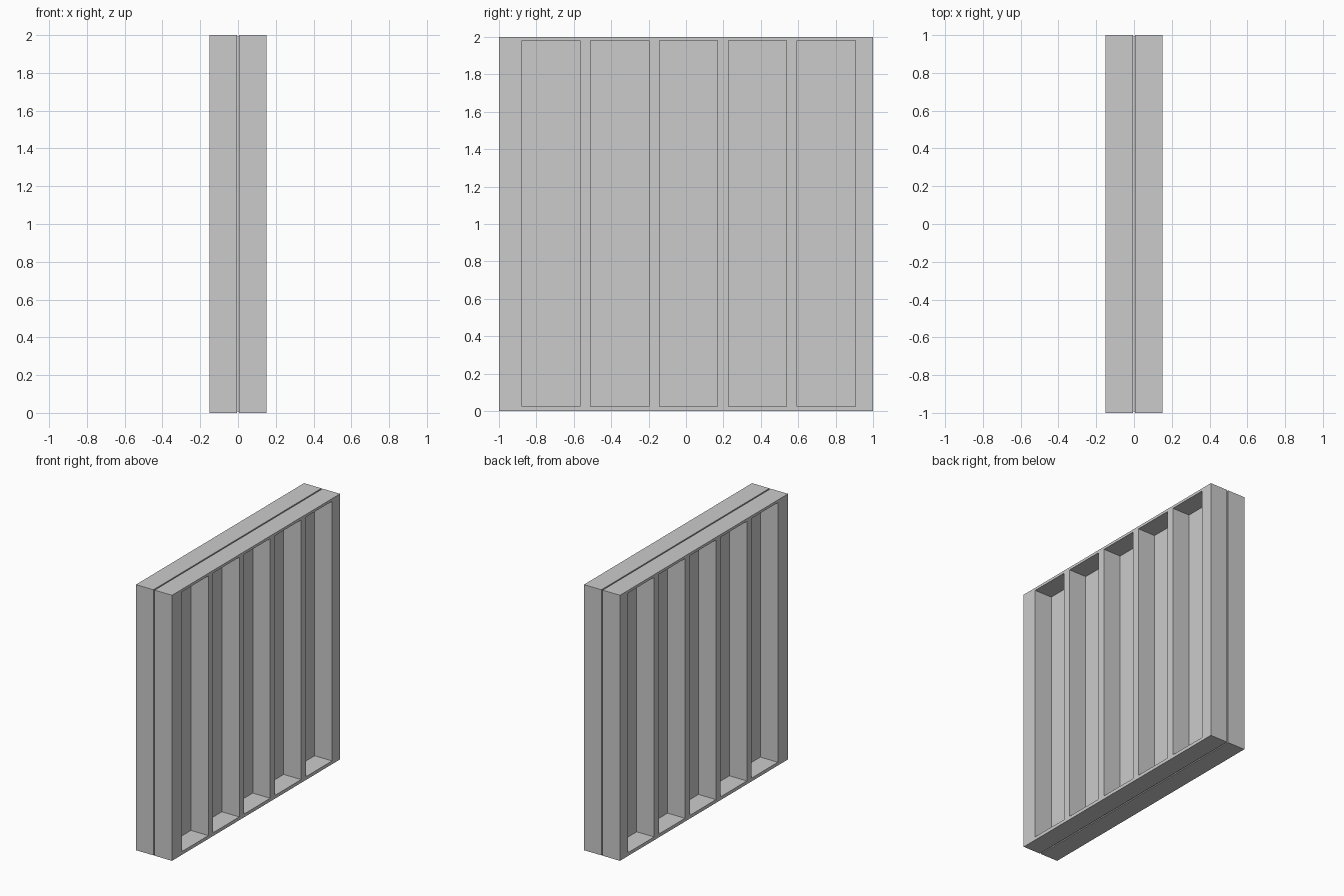
import bpy, bmesh

if "Cube" in bpy.data.objects:
    bpy.data.objects.remove(bpy.data.objects["Cube"])

HALF = 0.15       # half thickness of the whole block
SEAM = 0.005      # half thickness of the thin middle sheet
FIRST, WIDTH, PITCH, COUNT = -0.878, 0.311, 0.368, 5


def add_object(name, bm):
    bmesh.ops.recalc_face_normals(bm, faces=bm.faces[:])
    mesh = bpy.data.meshes.new(name)
    bm.to_mesh(mesh)
    bm.free()
    obj = bpy.data.objects.new(name, mesh)
    bpy.context.collection.objects.link(obj)
    return obj


# Slatted frame: grid of cells with the tall windows left open, then extruded
ys = [-1.0]
for i in range(COUNT):
    start = FIRST + i * PITCH
    ys += [start, start + WIDTH]
ys.append(1.0)
zs = [0.0, 0.025, 1.98, 2.0]

bm = bmesh.new()
grid = [[bm.verts.new((SEAM, y, z)) for z in zs] for y in ys]
for i in range(len(ys) - 1):
    for j in range(len(zs) - 1):
        if i % 2 == 1 and j == 1:
            continue  # open window
        bm.faces.new((grid[i][j], grid[i + 1][j],
                      grid[i + 1][j + 1], grid[i][j + 1]))
result = bmesh.ops.extrude_face_region(bm, geom=bm.faces[:], use_keep_orig=True)
moved = [v for v in result["geom"] if isinstance(v, bmesh.types.BMVert)]
bmesh.ops.translate(bm, verts=moved, vec=(HALF - SEAM, 0, 0))
frame = add_object("slatted_frame", bm)

# Same frame on the other side
mirror = frame.modifiers.new("mirror", "MIRROR")
mirror.use_axis[0] = True
mirror.use_mirror_merge = False

# Thin middle sheet, slightly inset so a groove runs round the edge
bm = bmesh.new()
bmesh.ops.create_cube(bm, size=1.0)
bmesh.ops.scale(bm, verts=bm.verts[:], vec=(2 * SEAM, 1.984, 1.984))
bmesh.ops.translate(bm, verts=bm.verts[:], vec=(0, 0, 1.0))
add_object("middle_sheet", bm)
